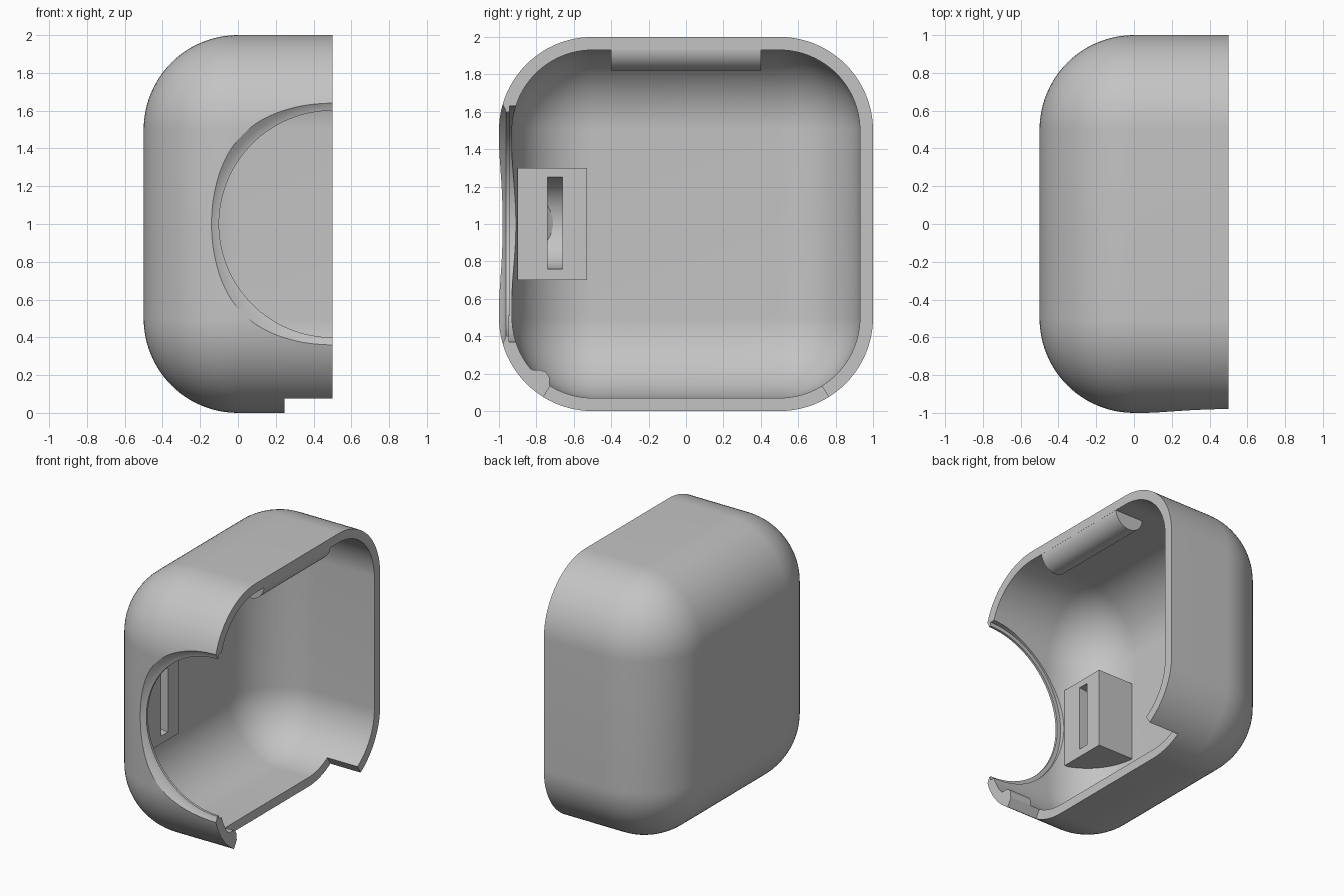
import bpy, bmesh, math
from mathutils import Matrix, Vector

cube = bpy.data.objects.get("Cube")
if cube:
    bpy.data.objects.remove(cube, do_unlink=True)

grey = bpy.data.materials.new("light_grey")
grey.use_nodes = True
tone = (0.55, 0.55, 0.55, 1)
grey.diffuse_color = tone
grey.node_tree.nodes["Principled BSDF"].inputs["Base Color"].default_value = tone


def finish(name, bm):
    bmesh.ops.recalc_face_normals(bm, faces=bm.faces)
    mesh = bpy.data.meshes.new(name)
    bm.to_mesh(mesh)
    bm.free()
    mesh.materials.append(grey)
    ob = bpy.data.objects.new(name, mesh)
    bpy.context.collection.objects.link(ob)
    return ob


def box(name, low, high, radius=0):
    bm = bmesh.new()
    bmesh.ops.create_cube(bm, size=1)
    low, high = Vector(low), Vector(high)
    bmesh.ops.scale(bm, vec=high - low, verts=bm.verts)
    bmesh.ops.translate(bm, vec=(low + high) / 2, verts=bm.verts)
    if radius:
        bmesh.ops.bevel(bm, geom=bm.edges[:], offset=radius, segments=24,
                        profile=0.5, affect='EDGES')
    return finish(name, bm)


def prism(name, points, shift):
    """Extrude a planar outline along a vector."""
    bm = bmesh.new()
    face = bm.faces.new([bm.verts.new(p) for p in points])
    out = bmesh.ops.extrude_face_region(bm, geom=[face])
    moved = [g for g in out["geom"] if isinstance(g, bmesh.types.BMVert)]
    bmesh.ops.translate(bm, vec=shift, verts=moved)
    return finish(name, bm)


def lathe(name, profile, center, axis, steps):
    """Spin (radius, height) points around an axis."""
    bm = bmesh.new()
    verts = [bm.verts.new((r, 0, h)) for r, h in profile]
    edges = [bm.edges.new(pair) for pair in zip(verts, verts[1:])]
    bmesh.ops.spin(bm, geom=verts + edges, axis=(0, 0, 1), cent=(0, 0, 0),
                   angle=math.tau, steps=steps)
    bmesh.ops.remove_doubles(bm, verts=bm.verts, dist=0.0001)
    turn = Vector(axis).to_track_quat('Z', 'Y').to_matrix().to_4x4()
    bm.transform(Matrix.Translation(center) @ turn)
    return finish(name, bm)


def combine(target, tool, operation):
    tool.hide_render = True
    mod = target.modifiers.new("combine", 'BOOLEAN')
    mod.operation = operation
    mod.solver = 'EXACT'
    mod.object = tool
    bpy.context.view_layer.objects.active = target
    bpy.ops.object.modifier_apply(modifier=mod.name)
    bpy.data.objects.remove(tool, do_unlink=True)


def half_disc(center_x, center_z, radius, y):
    return [(center_x + radius * math.cos(a), y, center_z + radius * math.sin(a))
            for a in (math.tau * i / 48 for i in range(48))]


# Rounded hollow shell, open on the left side
wall = 0.07
shell = box("half_shell", (-0.5, -1, 0), (1.5, 1, 2), 0.5)
combine(shell, box("cavity", (-0.5 + wall, -1 + wall, wall),
                   (1.5 - wall, 1 - wall, 2 - wall), 0.5 - wall), 'DIFFERENCE')
combine(shell, box("open_side", (0.5, -2, -1), (3, 2, 3)), 'DIFFERENCE')

# Round front opening with a flared rim and a shallow inner seat
opening = [(0, 0.1), (0.8, 0.1), (0.67, 0), (0.64, -0.02), (0.615, -0.033),
           (0.6, -0.037), (0.6, -0.055), (0.63, -0.055), (0.63, -0.2), (0, -0.2)]
combine(shell, lathe("opening", opening, (0.5, -1, 1), (0, -1, 0), 128), 'DIFFERENCE')

# Small catch on the lower front lip
catch = [(-0.76, 0.09), (-0.73, 0.135), (-0.73, 0.18), (-0.75, 0.21), (-0.78, 0.22),
         (-0.82, 0.22), (-0.87, 0.25), (-0.88, 0.2), (-0.8, 0.14)]
combine(shell, prism("catch", [(0.32, y, z) for y, z in catch], (0.18, 0, 0)), 'UNION')

# Notch along the bottom edge
notch = [(-0.698, 0.18), (-0.853, -0.07), (0.853, -0.07), (0.698, 0.18)]
combine(shell, prism("notch", [(0.245, y, z) for y, z in notch], (0.5, 0, 0)), 'DIFFERENCE')

# Countersunk screw hole low on the back
lean = math.radians(-23)
outward = Vector((0, math.cos(lean), math.sin(lean)))
screw = [(0, 0.1), (0.055, 0.1), (0.055, -0.035), (0.025, -0.035), (0.025, -0.2), (0, -0.2)]
center = Vector((0.37, 0.5, 0.5)) + outward * 0.5
combine(shell, lathe("screw_hole", screw, center, outward, 32), 'DIFFERENCE')

# Rounded tab under the top edge
tab = prism("top_tab", half_disc(0.38, 1.94, 0.12, -0.4), (0, 0.8, 0))
combine(tab, box("tab_trim", (0, -1, 1.95), (1, 1, 3)), 'DIFFERENCE')
combine(shell, tab, 'UNION')

# Inner block with a curved slot
block = box("inner_block", (-0.45, -0.9, 0.7), (-0.13, -0.53, 1.3))
combine(block, prism("slot", half_disc(-0.13, 1.005, 0.245, -0.74), (0, 0.08, 0)), 'DIFFERENCE')
trim = box("outer_form", (-0.48, -0.98, 0.02), (1.48, 0.98, 1.98), 0.48)
combine(block, trim, 'INTERSECT')
combine(shell, block, 'UNION')

# Smooth curves with crisp edges
bpy.ops.object.select_all(action='DESELECT')
shell.select_set(True)
bpy.context.view_layer.objects.active = shell
bpy.ops.object.shade_smooth_by_angle(angle=math.radians(25))
